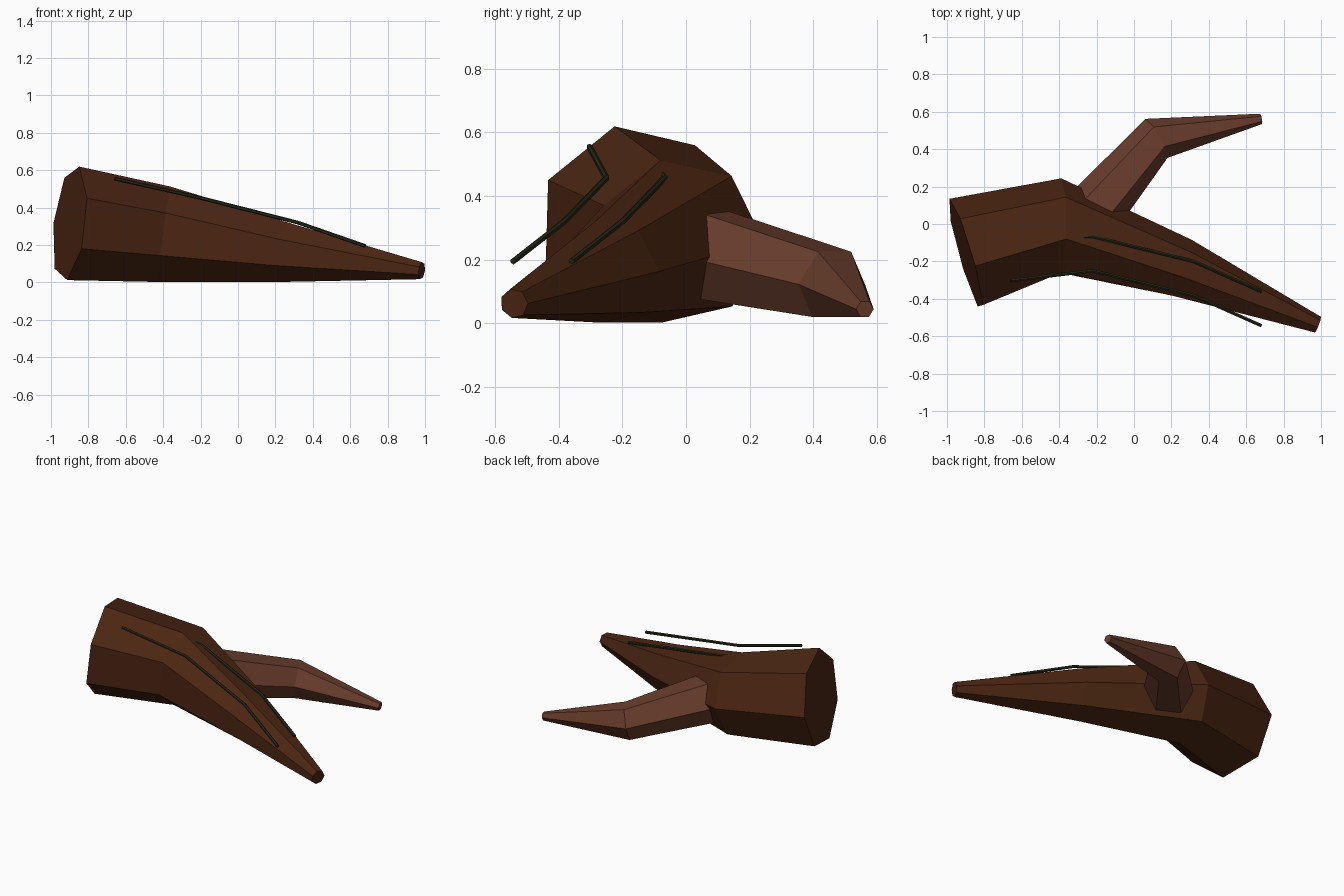
import bpy, bmesh, math
from mathutils import Vector

if "Cube" in bpy.data.objects:
    bpy.data.objects.remove(bpy.data.objects["Cube"])


def material(name, rgb):
    m = bpy.data.materials.new(name)
    m.diffuse_color = (*rgb, 1)
    m.use_nodes = True
    m.node_tree.nodes["Principled BSDF"].inputs["Base Color"].default_value = m.diffuse_color
    return m


def limb(name, stations, sides, start_deg, mat):
    """Faceted tapering tube through stations (x, y, z, radius), capped at both ends."""
    pts = [Vector(s[:3]) for s in stations]
    bm = bmesh.new()
    rings = []
    for i, p in enumerate(pts):
        t = Vector()
        if i > 0:
            t += (p - pts[i - 1]).normalized()
        if i < len(pts) - 1:
            t += (pts[i + 1] - p).normalized()
        t.normalize()
        up = (Vector((0, 0, 1)) - t * t.z).normalized()
        side = up.cross(t)
        ring = []
        for k in range(sides):
            a = math.radians(start_deg) + 2 * math.pi * k / sides
            ring.append(bm.verts.new(p + stations[i][3] * (up * math.cos(a) + side * math.sin(a))))
        rings.append(ring)
    for r0, r1 in zip(rings, rings[1:]):
        for k in range(sides):
            n = (k + 1) % sides
            bm.faces.new((r0[k], r0[n], r1[n], r1[k]))
    bm.faces.new(rings[0])
    bm.faces.new(rings[-1])
    bmesh.ops.recalc_face_normals(bm, faces=bm.faces)
    mesh = bpy.data.meshes.new(name)
    bm.to_mesh(mesh)
    bm.free()
    mesh.materials.append(mat)
    ob = bpy.data.objects.new(name, mesh)
    bpy.context.collection.objects.link(ob)
    return ob


dark_bark = material("dark bark", (0.070, 0.019, 0.006))
light_bark = material("reddish bark", (0.140, 0.046, 0.025))
groove = material("dark moss", (0.020, 0.022, 0.008))

# Main fallen log, seven-sided
limb("log", [(-0.90, -0.166, 0.316, 0.313), (-0.395, -0.02, 0.258, 0.264),
             (0.25, -0.24, 0.163, 0.166), (0.982, -0.54, 0.063, 0.047)],
     7, -13, dark_bark)

# Side branch, six-sided, rooted inside the log
limb("side_branch", [(-0.26, 0.015, 0.23, 0.162), (0.12, 0.458, 0.123, 0.12),
                     (0.68, 0.562, 0.045, 0.028)],
     6, 30, light_bark)

# Two thin strips lying along the top of the log
for i, dy in enumerate((0, 0.183)):
    limb(f"bark_strip_{i + 1}",
         [(-0.66, -0.303 + dy, 0.555, 0.01), (-0.22, -0.25 + dy, 0.457, 0.01),
          (0.32, -0.383 + dy, 0.32, 0.01), (0.68, -0.543 + dy, 0.195, 0.01)],
         6, 0, groove)
